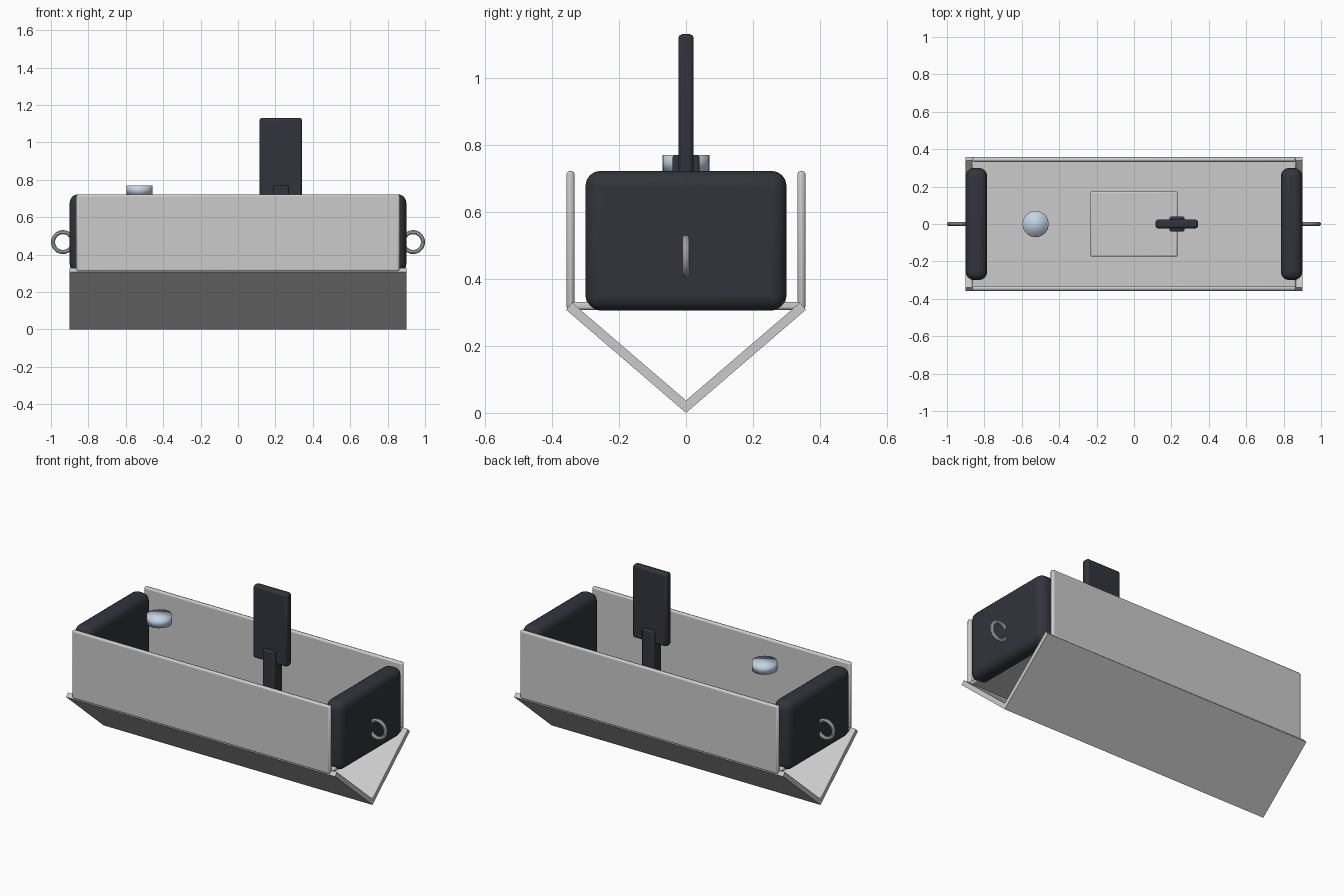
import bpy, bmesh, math

if "Cube" in bpy.data.objects:
    bpy.data.objects.remove(bpy.data.objects["Cube"])

def material(name, rgb):
    m = bpy.data.materials.new(name)
    m.diffuse_color = (*rgb, 1)
    m.use_nodes = True
    m.node_tree.nodes["Principled BSDF"].inputs["Base Color"].default_value = m.diffuse_color
    return m

DARK = material("dark_padding", (0.03, 0.035, 0.045))
GLASS = material("pale_glass", (0.55, 0.66, 0.78))

def smooth(ob):
    bpy.ops.object.select_all(action='DESELECT')
    ob.select_set(True)
    bpy.context.view_layer.objects.active = ob
    bpy.ops.object.shade_smooth_by_angle(angle=math.radians(35))

def box(name, lo, hi, bevel=0, segments=2, mat=None):
    """Box between two corners with rounded edges."""
    bpy.ops.mesh.primitive_cube_add(
        size=1, location=[(a + b) / 2 for a, b in zip(lo, hi)])
    ob = bpy.context.object
    ob.name = name
    ob.scale = [b - a for a, b in zip(lo, hi)]
    bpy.ops.object.transform_apply(location=False, rotation=False, scale=True)
    if bevel:
        m = ob.modifiers.new("round_edges", 'BEVEL')
        m.width, m.segments = bevel, segments
        smooth(ob)
    if mat:
        ob.data.materials.append(mat)
    return ob

def extrude_x(name, profile, half):
    """Extrude a closed (y, z) profile along x."""
    bm = bmesh.new()
    face = bm.faces.new([bm.verts.new((-half, y, z)) for y, z in profile])
    ext = bmesh.ops.extrude_face_region(bm, geom=[face])
    verts = [v for v in ext["geom"] if isinstance(v, bmesh.types.BMVert)]
    bmesh.ops.translate(bm, verts=verts, vec=(2 * half, 0, 0))
    bmesh.ops.recalc_face_normals(bm, faces=bm.faces)
    mesh = bpy.data.meshes.new(name)
    bm.to_mesh(mesh)
    bm.free()
    ob = bpy.data.objects.new(name, mesh)
    bpy.context.collection.objects.link(ob)
    return ob

# V-shaped keel plates, open at both ends
extrude_x("keel_plates", [(0, 0), (0.358, 0.308), (0.34, 0.329), (0, 0.037),
                          (-0.34, 0.329), (-0.358, 0.308)], 0.9)

# Tray floor and the low panel on it
box("floor", (-0.865, -0.35, 0.307), (0.865, 0.35, 0.331), 0.008)
box("floor_panel", (-0.233, -0.175, 0.325), (0.233, 0.175, 0.38), 0.008)

for side, s in (("left", -1), ("right", 1)):
    # Long side walls
    y0, y1 = sorted((s * 0.332, s * 0.357))
    box(f"{side}_wall", (-0.865, y0, 0.308), (0.865, y1, 0.722), 0.011)
    # Padded end blocks
    x0, x1 = sorted((s * 0.785, s * 0.9))
    box(f"{side}_end_block", (x0, -0.3, 0.305), (x1, 0.3, 0.722), 0.045, 4, DARK)
    # Tow rings
    bpy.ops.mesh.primitive_torus_add(
        location=(s * 0.936, 0, 0.467), rotation=(math.pi / 2, 0, 0),
        major_radius=0.053, minor_radius=0.011,
        major_segments=32, minor_segments=10)
    ring = bpy.context.object
    ring.name = f"{side}_tow_ring"
    smooth(ring)

# Upright post carrying the flat paddle
box("post", (0.19, -0.04, 0.33), (0.27, 0.04, 0.77), 0.008, 2, DARK)
box("paddle", (0.115, -0.023, 0.69), (0.343, 0.023, 1.13), 0.012, 2, DARK)

# Small round lamp lens
bpy.ops.mesh.primitive_cylinder_add(vertices=32, radius=0.07, depth=0.05,
                                    location=(-0.526, 0, 0.745))
lens = bpy.context.object
lens.name = "lamp_lens"
lens.data.materials.append(GLASS)
for p in lens.data.polygons:
    p.use_smooth = True
